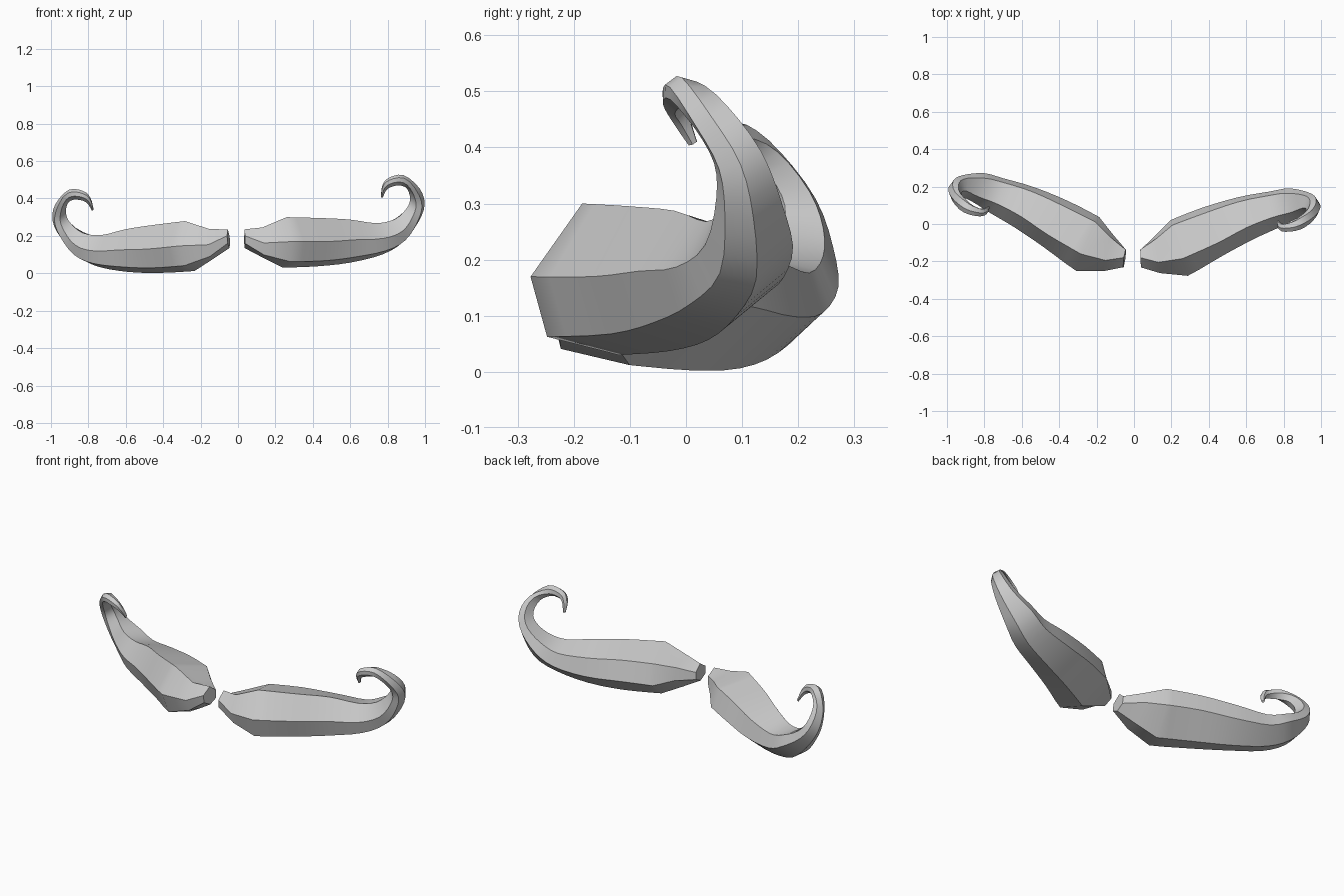
import bpy, bmesh, math
from mathutils import Vector, Matrix

cube = bpy.data.objects.get("Cube")
if cube:
    bpy.data.objects.remove(cube, do_unlink=True)

grey = bpy.data.materials.new("light_grey")
grey.use_nodes = True
grey.diffuse_color = (0.6, 0.6, 0.6, 1)
grey.node_tree.nodes["Principled BSDF"].inputs["Base Color"].default_value = (0.6, 0.6, 0.6, 1)

# Stations: top/inner ridge point, bottom/outer ridge point, front depth, back depth
root = [
    ((.035, -.18, .235), (.035, -.185, .135), .05, .045),
    ((.13, -.205, .245), (.13, -.155, .085), .08, .115),
]
body = [
    ((.26, -.185, .30), (.24, -.12, .03), .125, .17),
    ((.45, -.10, .295), (.42, -.03, .037), .105, .155),
    ((.60, -.02, .287), (.60, .04, .057), .095, .13),
    ((.74, .035, .268), (.77, .09, .10), .08, .107),
    ((.84, .062, .29), (.88, .125, .165), .06, .095),
    ((.90, .085, .345), (.965, .12, .275), .047, .062),
    ((.92, .078, .395), (.998, .097, .37), .038, .045),
    ((.905, .04, .45), (.97, .045, .455), .032, .036),
    ((.865, -.005, .47), (.885, -.008, .525), .025, .03),
    ((.815, -.02, .46), (.805, -.023, .51), .02, .022),
    ((.79, -.008, .44), (.772, -.013, .47), .016, .016),
    ((.775, .012, .405), (.764, .012, .41), .008, .008),
]
# Ridges around the section: blend from top to bottom, sideways factor
RIDGES = [(0, 0), (.37, 1), (.77, .97), (1, 0), (.75, -1), (.33, -1)]


def flat(station):
    return Vector((*station[0], *station[1], station[2], station[3]))


def spline(rows, steps):
    """Catmull-Rom through the stations."""
    out = []
    for i in range(len(rows) - 1):
        a, b, c, d = (rows[max(0, min(len(rows) - 1, i + k))] for k in (-1, 0, 1, 2))
        for s in range(steps):
            t = s / steps
            out.append(b + (c - a) * t / 2 + (2 * a - 5 * b + 4 * c - d) * t**2 / 2
                       + (3 * b - a - 3 * c + d) * t**3 / 2)
    return out + [rows[-1]]


def build_half(name, matrix):
    rows = [flat(s) for s in root] + spline([flat(s) for s in body], 3)
    tops = [Vector(r[0:3]) for r in rows]
    bottoms = [Vector(r[3:6]) for r in rows]
    mids = [(t + b) / 2 for t, b in zip(tops, bottoms)]
    bm = bmesh.new()
    rings = []
    for i, row in enumerate(rows):
        along = mids[min(i + 1, len(rows) - 1)] - mids[max(i - 1, 0)]
        side = along.cross(tops[i] - bottoms[i]).normalized()
        ring = []
        for blend, push in RIDGES:
            depth = row[6] if push > 0 else row[7]
            ring.append(bm.verts.new(tops[i].lerp(bottoms[i], blend) + side * depth * push))
        rings.append(ring)
    n = len(RIDGES)
    for a, b in zip(rings, rings[1:]):
        for k in range(n):
            bm.faces.new((a[k], a[(k + 1) % n], b[(k + 1) % n], b[k]))
    bm.faces.new(rings[0])
    bm.faces.new(rings[-1])
    bm.transform(matrix)
    bmesh.ops.recalc_face_normals(bm, faces=bm.faces)
    mesh = bpy.data.meshes.new(name)
    bm.to_mesh(mesh)
    bm.free()
    mesh.materials.append(grey)
    obj = bpy.data.objects.new(name, mesh)
    bpy.context.collection.objects.link(obj)
    bpy.ops.object.select_all(action='DESELECT')
    obj.select_set(True)
    bpy.context.view_layer.objects.active = obj
    bpy.ops.object.shade_smooth_by_angle(angle=math.radians(40))


# Left half, then the mirrored right half, swept further back and drooping
build_half("left_moustache_half", Matrix.Identity(4))
pivot = Vector((.035, -.18, .185))
droop = (Matrix.Rotation(math.radians(6), 4, 'Z') @ Matrix.Rotation(math.radians(5.2), 4, 'Y'))
right = (Matrix.Scale(-1, 4, (1, 0, 0)) @ Matrix.Translation(pivot + Vector((.015, 0, 0)))
         @ droop @ Matrix.Translation(-pivot))
build_half("right_moustache_half", right)
